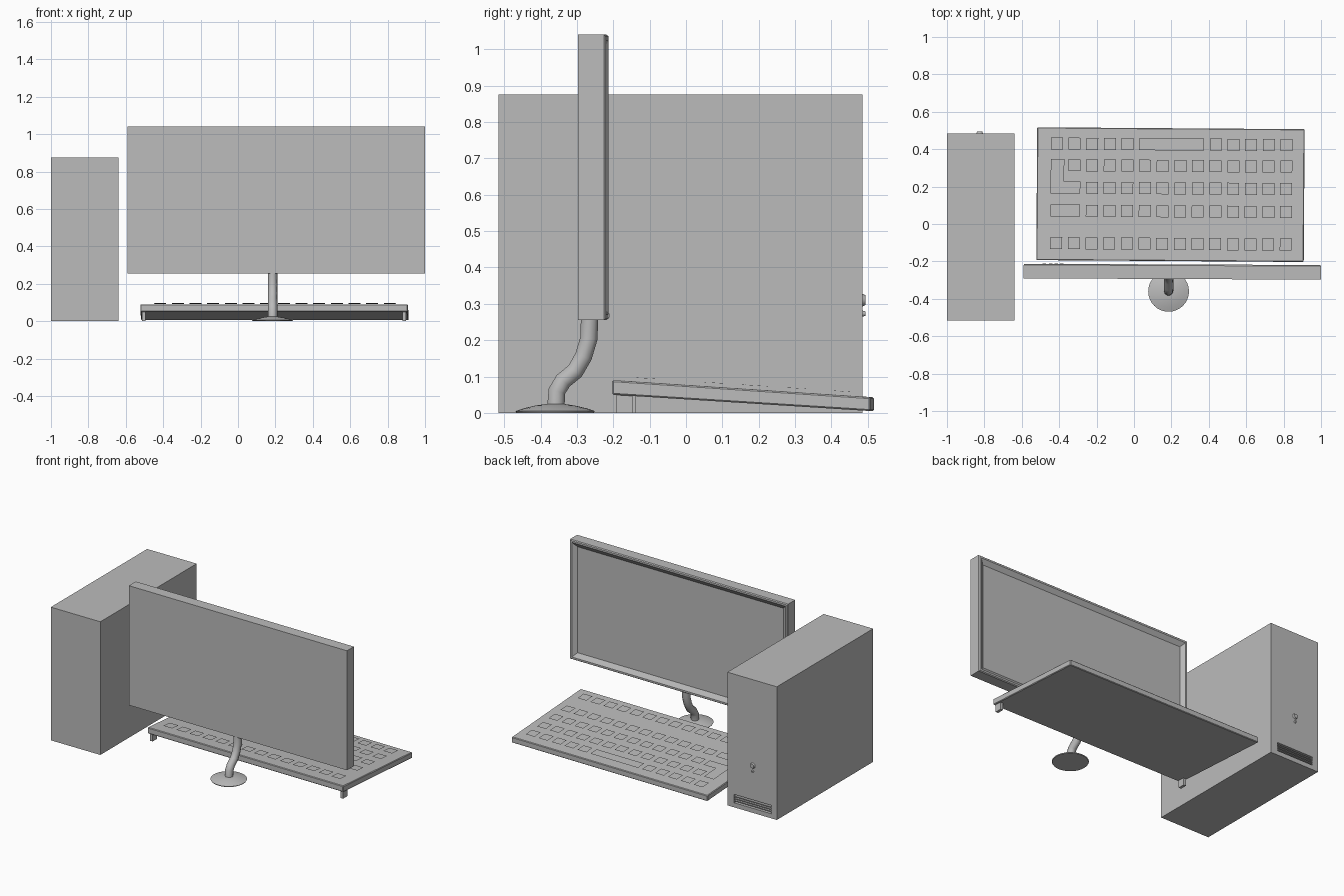
import bpy, bmesh, math
from mathutils import Matrix, Vector

cube = bpy.data.objects.get("Cube")
if cube:
    bpy.data.objects.remove(cube, do_unlink=True)

GREY = (0.5, 0.5, 0.5, 1)
mat = bpy.data.materials.new("neutral_grey")
mat.use_nodes = True
mat.diffuse_color = GREY
mat.node_tree.nodes["Principled BSDF"].inputs["Base Color"].default_value = GREY


def finish(name, bm, smooth=False):
    mesh = bpy.data.meshes.new(name)
    bm.to_mesh(mesh)
    bm.free()
    mesh.materials.append(mat)
    ob = bpy.data.objects.new(name, mesh)
    bpy.context.collection.objects.link(ob)
    if smooth:
        bpy.ops.object.select_all(action='DESELECT')
        ob.select_set(True)
        bpy.context.view_layer.objects.active = ob
        bpy.ops.object.shade_smooth_by_angle(angle=math.radians(40))
    return ob


def add_box(bm, lo, hi):
    lo, hi = Vector(lo), Vector(hi)
    m = Matrix.Translation((lo + hi) / 2) @ Matrix.Diagonal((*(hi - lo), 1))
    bmesh.ops.create_cube(bm, size=1, matrix=m)


def box(name, lo, hi):
    bm = bmesh.new()
    add_box(bm, lo, hi)
    return finish(name, bm)


def step_face(bm, face, steps):
    """Inset a face repeatedly; each step is (width, rise)."""
    bm.normal_update()
    for width, rise in steps:
        bmesh.ops.inset_region(bm, faces=[face], thickness=width, depth=rise)
        bm.normal_update()


def relief(bm, outline, steps):
    face = bm.faces.new([bm.verts.new(p) for p in outline])
    step_face(bm, face, steps)


def turn(ob, centre, degrees):
    c = Matrix.Translation(centre)
    ob.matrix_world = c @ Matrix.Rotation(math.radians(degrees), 4, 'Z') @ c.inverted()


# Computer tower with a recessed vent
FRONT = 0.485
tower = box("tower_case", (-1, -0.515, 0), (-0.64, FRONT, 0.875))
cutter = box("vent_cutter", (-0.96, FRONT - 0.03, 0.03), (-0.69, FRONT + 0.05, 0.085))
cutter.hide_render = True
cutter.hide_viewport = True
cut = tower.modifiers.new("vent", 'BOOLEAN')
cut.operation = 'DIFFERENCE'
cut.object = cutter

bm = bmesh.new()
for i in range(3):
    z = 0.04 + i * 0.014
    add_box(bm, (-0.96, FRONT - 0.02, z), (-0.69, FRONT - 0.002, z + 0.006))
finish("vent_slats", bm)

# Drive bay covers with raised rims
bm = bmesh.new()
for i in range(4):
    z = 0.793 - i * 0.0955
    relief(bm, [(x, FRONT, z + s) for x, s in
                ((-0.683, -0.03), (-0.965, -0.03), (-0.965, 0.03), (-0.683, 0.03))],
           [(0.006, 0.01), (0.005, 0), (0.004, -0.007)])
finish("drive_bays", bm)

# Power button and the small knob below it
for name, z, r in (("power_button", 0.31, 0.019), ("reset_button", 0.273, 0.009)):
    bm = bmesh.new()
    m = Matrix.Translation((-0.825, FRONT + 0.003, z)) @ Matrix.Rotation(-math.pi / 2, 4, 'X')
    bmesh.ops.create_cone(bm, cap_ends=True, segments=20, radius1=r, radius2=r * 0.7,
                          depth=0.012, matrix=m)
    finish(name, bm, True)

# Monitor with a sloping bezel around the sunken screen
SCREEN = (0.205, -0.255, 0)
bm = bmesh.new()
add_box(bm, (-0.59, -0.294, 0.255), (1, -0.222, 1.04))
face = max(bm.faces, key=lambda f: f.calc_center_median().y)
step_face(bm, face, [(0.007, 0.006), (0.016, 0), (0.04, -0.02)])
turn(finish("monitor", bm), SCREEN, -0.25)

bm = bmesh.new()
for x in (-0.49, -0.455, -0.425, -0.395):
    add_box(bm, (x, -0.225, 0.263), (x + 0.018, -0.213, 0.274))
turn(finish("monitor_buttons", bm), SCREEN, -0.25)

# Stand: lathed base and bent pole
bm = bmesh.new()
profile = [(0, 0), (0.106, 0), (0.109, 0.005), (0.085, 0.013), (0.055, 0.02),
           (0.028, 0.024), (0, 0.025)]
verts = [bm.verts.new((r, 0, z)) for r, z in profile]
edges = [bm.edges.new(pair) for pair in zip(verts, verts[1:])]
bmesh.ops.spin(bm, geom=verts + edges, cent=(0, 0, 0), axis=(0, 0, 1),
               angle=math.tau, steps=32)
bmesh.ops.remove_doubles(bm, verts=bm.verts, dist=0.0005)
bmesh.ops.recalc_face_normals(bm, faces=bm.faces)
base = finish("stand_base", bm, True)
base.location = (0.185, -0.36, 0)

curve = bpy.data.curves.new("stand_pole", 'CURVE')
curve.dimensions = '3D'
curve.bevel_depth = 0.025
curve.bevel_resolution = 3
curve.use_fill_caps = True
path = [(-0.358, 0.015), (-0.355, 0.06), (-0.338, 0.088), (-0.305, 0.115),
        (-0.282, 0.155), (-0.267, 0.205), (-0.265, 0.27)]
spline = curve.splines.new('POLY')
spline.points.add(len(path) - 1)
for point, (y, z) in zip(spline.points, path):
    point.co = (0.185, y, z, 1)
    point.radius = 1
spline.use_smooth = True
curve.materials.append(mat)
bpy.context.collection.objects.link(bpy.data.objects.new("stand_pole", curve))

# Keyboard body: tilted slab
BOARD = (0.195, 0.157, 0)
bm = bmesh.new()
side = [(-0.198, 0.05), (0.512, 0.005), (0.512, 0.043), (-0.198, 0.09)]
face = bm.faces.new([bm.verts.new((-0.52, y, z)) for y, z in side])
new = bmesh.ops.extrude_face_region(bm, geom=[face])["geom"]
bmesh.ops.translate(bm, vec=(1.43, 0, 0),
                    verts=[v for v in new if isinstance(v, bmesh.types.BMVert)])
bmesh.ops.recalc_face_normals(bm, faces=bm.faces)
body = finish("keyboard_body", bm)
turn(body, BOARD, -0.4)
bevel = body.modifiers.new("soft_edge", 'BEVEL')
bevel.width = 0.004
bevel.segments = 1


# Keys: tapered caps that follow the tilted top
def board_top(y):
    return 0.09 - (y + 0.198) * 0.0662


def key(bm, outline):
    relief(bm, [(x, y, board_top(y)) for x, y in outline], [(0.01, 0.011)])


def column(i):
    return -0.414 + i * 0.0944


H = 0.032
ROWS = [0.425, 0.31, 0.19, 0.067, -0.107]


def span(bm, first, last, y):
    x0, x1 = column(first) - H, column(last) + H
    key(bm, [(x0, y - H), (x1, y - H), (x1, y + H), (x0, y + H)])


bm = bmesh.new()
singles = [[*range(5), *range(9, 14)], range(1, 14), range(2, 14), range(2, 14), range(14)]
for y, cols in zip(ROWS, singles):
    for i in cols:
        span(bm, i, i, y)
span(bm, 5, 8, ROWS[0])
span(bm, 0, 1, ROWS[3])
# Corner-shaped key
x0, x1, x2 = column(0) - H, column(0) + H + 0.008, column(1) + H
low, mid, high = ROWS[2] - H, ROWS[2] + H, ROWS[1] + H
key(bm, [(x0, low), (x2, low), (x2, mid), (x1, mid), (x1, high), (x0, high)])
turn(finish("keys", bm), BOARD, -0.4)

# Keyboard feet
for name, x in (("right_foot", -0.51), ("left_foot", 0.882)):
    turn(box(name, (x, -0.186, 0), (x + 0.018, -0.142, 0.055)), BOARD, -0.4)
